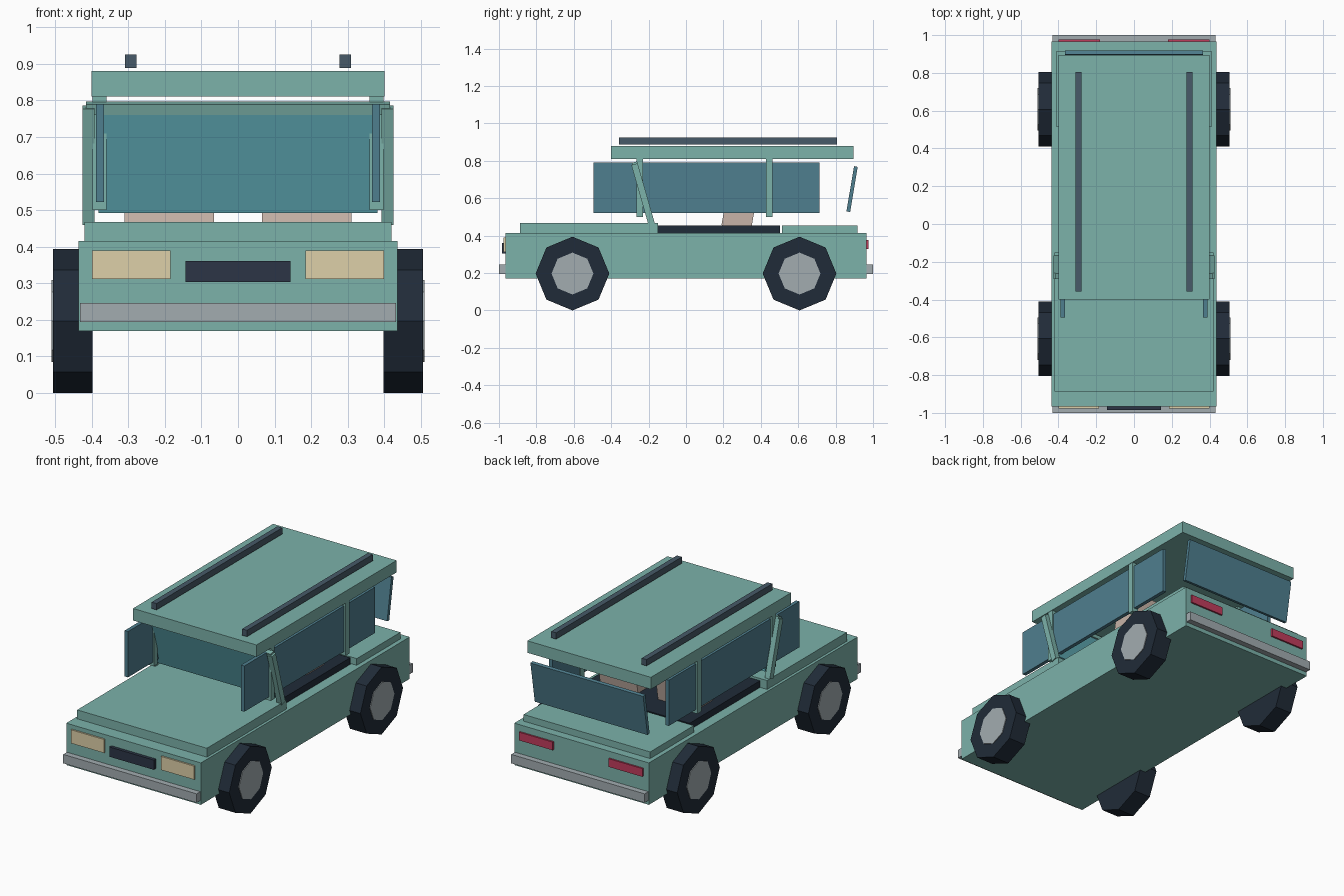
import bpy, bmesh
from math import radians, pi
from mathutils import Matrix

if "Cube" in bpy.data.objects:
    bpy.data.objects.remove(bpy.data.objects["Cube"])


def material(name, hex_code):
    def lin(c):
        return c / 12.92 if c <= 0.04045 else ((c + 0.055) / 1.055) ** 2.4
    m = bpy.data.materials.new(name)
    m.diffuse_color = [lin(int(hex_code[i:i + 2], 16) / 255) for i in (0, 2, 4)] + [1]
    m.use_nodes = True
    m.node_tree.nodes["Principled BSDF"].inputs["Base Color"].default_value = m.diffuse_color
    return m


PAINT = material("paint", "7CB2AA")
GLASS = material("glass", "4F7F8F")
SCREEN = material("screen_glass", "5CA6B0")
RUBBER = material("rubber", "202B38")
STEEL = material("steel", "A2ACB0")
DARK = material("dark_trim", "2C3546")
RAIL = material("rail", "475A68")
LAMP = material("lamp", "DED0A8")
RED = material("tail_red", "C03C5C")
SEAT = material("seat_fabric", "C8B4A8")


def finish(name, bm, mat):
    mesh = bpy.data.meshes.new(name)
    bm.to_mesh(mesh)
    bm.free()
    mesh.materials.append(mat)
    ob = bpy.data.objects.new(name, mesh)
    bpy.context.collection.objects.link(ob)
    return ob


def box(name, mat, x, y, z, tilt=0):
    """Box from (min, max) ranges, tilted about x through its centre."""
    bm = bmesh.new()
    centre = [(a + b) / 2 for a, b in (x, y, z)]
    size = [b - a for a, b in (x, y, z)]
    m = (Matrix.Translation(centre) @ Matrix.Rotation(radians(tilt), 4, 'X')
         @ Matrix.Diagonal((*size, 1)))
    bmesh.ops.create_cube(bm, size=1, matrix=m)
    return finish(name, bm, mat)


def pair(name, mat, x, y, z, tilt=0):
    """The same box on both sides of the car."""
    box(name + "_right", mat, x, y, z, tilt)
    box(name + "_left", mat, (-x[1], -x[0]), y, z, tilt)


def octagon(name, mat, radius, x0, x1, y, z):
    bm = bmesh.new()
    m = (Matrix.Translation(((x0 + x1) / 2, y, z)) @ Matrix.Rotation(pi / 2, 4, 'Y'))
    bmesh.ops.create_cone(bm, cap_ends=True, segments=8, radius1=radius,
                          radius2=radius, depth=abs(x1 - x0), matrix=m)
    return finish(name, bm, mat)


# Lower body, hood, rear deck and cabin floor
box("body", PAINT, (-.436, .436), (-.966, .966), (.17, .415))
box("hood", PAINT, (-.42, .42), (-.888, -.15), (.41, .467))
box("rear_deck", PAINT, (-.41, .41), (.513, .917), (.41, .454))
box("cabin_floor", DARK, (-.375, .375), (-.15, .503), (.41, .454)).data.materials[0] = RUBBER

# Roof and rails
box("roof", PAINT, (-.40, .40), (-.40, .896), (.81, .88))
pair("roof_rail", RAIL, (.277, .309), (-.358, .806), (.888, .925))

# Posts and leaning front pillars with their header
for label, y in (("front", -.247), ("rear", .445)):
    pair(label + "_post", PAINT, (.36, .398), (y - .018, y + .018), (.50, .812))
pair("leaning_pillar", PAINT, (.393, .425), (-.2475, -.2125), (.458, .788), 16)
box("header", PAINT, (-.416, .416), (-.287, -.257), (.764, .793), 16)

# Glass
box("windshield", SCREEN, (-.382, .382), (-.243, -.223), (.489, .778), 16)
pair("side_window", GLASS, (.366, .388), (-.495, .713), (.522, .79))
box("rear_window", GLASS, (-.365, .365), (.878, .898), (.526, .771), -9.5)

# Seats
pair("seat", SEAT, (.065, .31), (.21, .37), (.44, .69), -10)

# Bumpers, lights and grille
for label, y in (("front", (-1, -.96)), ("rear", (.96, 1))):
    box(label + "_bumper", STEEL, (-.432, .432), y, (.194, .246))
pair("headlight", LAMP, (.184, .399), (-.976, -.96), (.311, .39))
pair("tail_light", RED, (.18, .40), (.96, .976), (.328, .376))
box("grille", DARK, (-.144, .144), (-.985, -.96), (.304, .361))

# Wheels
for side, s in (("right", 1), ("left", -1)):
    for label, y in (("front", -.607), ("rear", .607)):
        octagon(f"{label}_{side}_tire", RUBBER, .197, s * .398, s * .506, y, .197)
        octagon(f"{label}_{side}_hub", STEEL, .112, s * .45, s * .51, y, .197)
